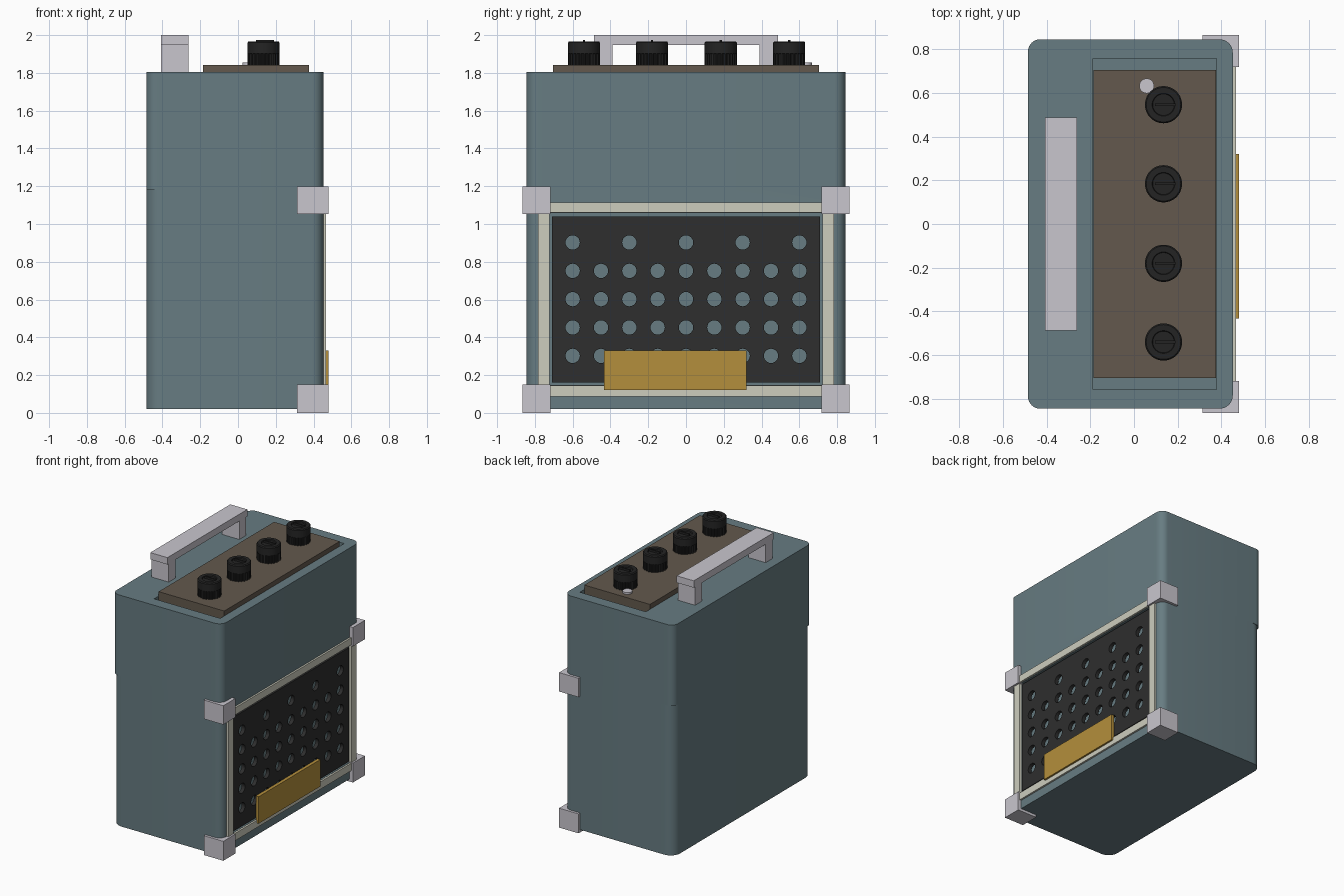
import bpy, bmesh, math
from mathutils import Matrix, Vector

if "Cube" in bpy.data.objects:
    bpy.data.objects.remove(bpy.data.objects["Cube"])


def material(name, rgb):
    lin = [((c / 255 + 0.055) / 1.055) ** 2.4 for c in rgb]
    m = bpy.data.materials.new(name)
    m.diffuse_color = (*lin, 1)
    m.use_nodes = True
    m.node_tree.nodes["Principled BSDF"].inputs["Base Color"].default_value = m.diffuse_color
    return m


TEAL = material("teal shell", (103, 124, 130))
SILVER = material("pale metal", (201, 198, 206))
BROWN = material("brown plate", (99, 89, 77))
BLACK = material("black knob", (36, 36, 36))
CHARCOAL = material("charcoal grille", (46, 46, 46))
CREAM = material("cream trim", (205, 205, 190))
GOLD = material("gold badge", (180, 143, 60))


def finish(name, bm, mat, smooth=False):
    bmesh.ops.recalc_face_normals(bm, faces=bm.faces)
    me = bpy.data.meshes.new(name)
    bm.to_mesh(me)
    bm.free()
    ob = bpy.data.objects.new(name, me)
    bpy.context.collection.objects.link(ob)
    if mat:
        me.materials.append(mat)
    if smooth:
        select(ob)
        bpy.ops.object.shade_smooth_by_angle(angle=math.radians(35))
    return ob


def select(ob):
    bpy.ops.object.select_all(action='DESELECT')
    ob.select_set(True)
    bpy.context.view_layer.objects.active = ob


def add_box(bm, x, y, z):
    lo, hi = Vector((x[0], y[0], z[0])), Vector((x[1], y[1], z[1]))
    mtx = Matrix.Translation((lo + hi) / 2) @ Matrix.Diagonal((*(hi - lo), 1))
    bmesh.ops.create_cube(bm, size=1, matrix=mtx)


def boxes(name, mat, *spans):
    bm = bmesh.new()
    for s in spans:
        add_box(bm, *s)
    return finish(name, bm, mat)


def loft(bm, rings):
    """Skin a stack of equal-length point rings and cap both ends."""
    rows = [[bm.verts.new(p) for p in r] for r in rings]
    n = len(rows[0])
    for a, b in zip(rows, rows[1:]):
        for i in range(n):
            bm.faces.new((a[i], a[(i + 1) % n], b[(i + 1) % n], b[i]))
    bm.faces.new(rows[0])
    bm.faces.new(rows[-1])


def cut(ob, cutter):
    mod = ob.modifiers.new("cut", 'BOOLEAN')
    mod.operation, mod.solver, mod.object = 'DIFFERENCE', 'EXACT', cutter
    select(ob)
    bpy.ops.object.modifier_apply(modifier=mod.name)
    bpy.data.objects.remove(cutter)


# Shell: two rounded blocks, the lower one with softer rear corners
X0, X1, Y = -0.485, 0.452, 0.845


def shell(name, z0, z1, r_back, r_front, cutter):
    pts = []
    for sx, sy, start in ((1, 1, 0), (-1, 1, 90), (-1, -1, 180), (1, -1, 270)):
        r = r_front if sx > 0 else r_back
        cx, cy = (X1 - r if sx > 0 else X0 + r), sy * (Y - r)
        for k in range(9):
            a = math.radians(start + 90 * k / 8)
            pts.append((cx + r * math.cos(a), cy + r * math.sin(a)))
    bm = bmesh.new()
    loft(bm, [[(x, y, z) for x, y in pts] for z in (z0, z1)])
    ob = finish(name, bm, TEAL)
    cut(ob, cutter)
    select(ob)
    bpy.ops.object.shade_smooth_by_angle(angle=math.radians(35))
    return ob


shell("upper_shell", 1.18, 1.805, 0.055, 0.06,
      boxes("control_pocket_cutter", None, ((-0.187, 0.378), (-0.757, 0.757), (1.765, 1.9))))
lower = shell("lower_shell", 0.02, 1.18, 0.08, 0.06,
              boxes("grille_pocket_cutter", None, ((0.40, 0.6), (-0.725, 0.725), (0.147, 1.058))))
# Remove the hidden face where the blocks meet
bm = bmesh.new()
bm.from_mesh(lower.data)
bmesh.ops.delete(bm, geom=[f for f in bm.faces if f.normal.z > 0.9 and f.calc_center_median().z > 1.17],
                 context='FACES')
bm.to_mesh(lower.data)
bm.free()

# Perforated speaker grille
grille = boxes("speaker_grille", CHARCOAL, ((0.425, 0.454), (-0.709, 0.709), (0.16, 1.04)))
bm = bmesh.new()
for row in range(5):
    for col in range(0, 9, 2 if row == 4 else 1):
        pos = (0.44, -0.6 + 0.15 * col, 0.302 + 0.15 * row)
        bmesh.ops.create_cone(bm, cap_ends=True, segments=24, radius1=0.038, radius2=0.038, depth=0.2,
                              matrix=Matrix.Translation(pos) @ Matrix.Rotation(math.pi / 2, 4, 'Y'))
cut(grille, finish("hole_cutter", bm, None))

# Cream trim around the grille
TX = (0.445, 0.466)
boxes("grille_trim", CREAM,
      (TX, (-0.783, 0.783), (1.06, 1.115)), (TX, (-0.783, 0.783), (0.088, 0.145)),
      (TX, (-0.783, -0.722), (0.145, 1.06)), (TX, (0.722, 0.783), (0.145, 1.06)))

# Badge plate
boxes("badge_plate", GOLD, ((0.455, 0.48), (-0.433, 0.32), (0.122, 0.33)))

# Corner guards
for side, ys in (("left", (-0.865, -0.718)), ("right", (0.718, 0.865))):
    for level, zs in (("lower", (0, 0.15)), ("upper", (1.052, 1.198))):
        boxes(f"{level}_{side}_corner_guard", SILVER, ((0.313, 0.48), ys, zs))

# Carry handle
HX = (-0.408, -0.262)
boxes("carry_handle", SILVER, (HX, (-0.488, 0.488), (1.947, 2.0)),
      (HX, (-0.472, -0.39), (1.80, 1.947)), (HX, (0.39, 0.472), (1.80, 1.947)))

# Control plate and indicator lamp
boxes("control_plate", BROWN, ((-0.185, 0.376), (-0.705, 0.705), (1.767, 1.841)))
bm = bmesh.new()
bmesh.ops.create_cone(bm, cap_ends=True, segments=32, radius1=0.034, radius2=0.034, depth=0.02,
                      matrix=Matrix.Translation((0.058, 0.632, 1.845)))
finish("indicator_lamp", bm, SILVER, True)

# Control knobs: fluted skirt, smooth top, dished cap and pointer ridge
PROFILE = ((0.085, 1.838, 1), (0.085, 1.90, 1), (0.085, 1.903, 0), (0.085, 1.96, 0),
           (0.079, 1.967, 0), (0.052, 1.967, 0), (0.049, 1.959, 0))
for n, ky in enumerate((-0.54, -0.18, 0.184, 0.546)):
    bm = bmesh.new()
    loft(bm, [[(0.135 + (r - 0.006 * flute * (i // 2 % 2)) * math.cos(math.tau * i / 96),
                ky + (r - 0.006 * flute * (i // 2 % 2)) * math.sin(math.tau * i / 96), z)
               for i in range(96)] for r, z, flute in PROFILE])
    add_box(bm, (0.095, 0.19), (ky - 0.006, ky + 0.006), (1.955, 1.974))
    finish(f"control_knob_{n + 1}", bm, BLACK, True)
